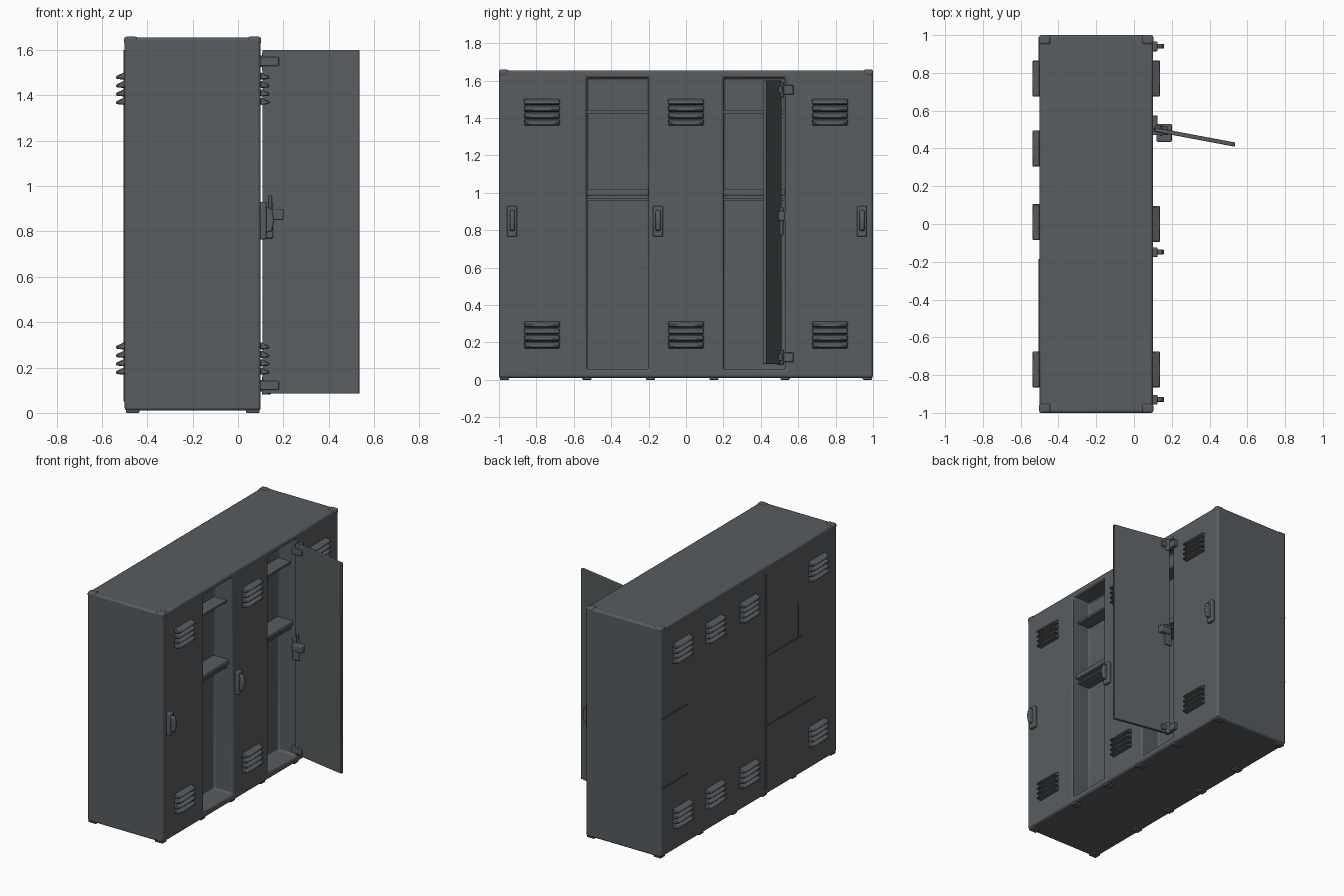
import bpy, bmesh, math
from mathutils import Matrix, Vector

if "Cube" in bpy.data.objects:
    bpy.data.objects.remove(bpy.data.objects["Cube"], do_unlink=True)

# Single painted metal colour
steel = bpy.data.materials.new("dark slate steel")
steel.use_nodes = True
COLOUR = (0.098, 0.109, 0.116, 1)
steel.diffuse_color = COLOUR
bsdf = next(n for n in steel.node_tree.nodes if n.type == "BSDF_PRINCIPLED")
bsdf.inputs["Base Color"].default_value = COLOUR
bsdf.inputs["Roughness"].default_value = 0.6

FRONT, BACK, TOP, BASE = 0.1, -0.5, 1.655, 0.01
DEPTH = 0.15
OPENINGS = [(-0.53, -0.2), (0.2, 0.53)]
OPEN_Z = (0.055, 1.615)


def finish(name, bm, bevel=0.0, segments=2):
    bmesh.ops.recalc_face_normals(bm, faces=bm.faces)
    mesh = bpy.data.meshes.new(name)
    bm.to_mesh(mesh)
    bm.free()
    mesh.materials.append(steel)
    obj = bpy.data.objects.new(name, mesh)
    bpy.context.collection.objects.link(obj)
    if bevel:
        mod = obj.modifiers.new("soft edges", "BEVEL")
        mod.width = bevel
        mod.segments = segments
        mod.limit_method = "ANGLE"
    return obj


def add_box(bm, low, high):
    low, high = Vector(low), Vector(high)
    matrix = Matrix.Translation((low + high) / 2) @ Matrix.Diagonal((*(high - low), 1))
    return bmesh.ops.create_cube(bm, size=1, matrix=matrix)["verts"]


def box(name, low, high, bevel=0.0):
    bm = bmesh.new()
    add_box(bm, low, high)
    return finish(name, bm, bevel)


def add_prism(bm, profile, y0, y1):
    # Extrude an (x, z) outline along y
    face = bm.faces.new([bm.verts.new((x, y0, z)) for x, z in profile])
    new = bmesh.ops.extrude_face_region(bm, geom=[face])["geom"]
    verts = [v for v in new if isinstance(v, bmesh.types.BMVert)]
    bmesh.ops.translate(bm, verts=verts, vec=(0, y1 - y0, 0))


# Cabinet body with two open compartments pushed into its front
bm = bmesh.new()
add_box(bm, (BACK, -1, BASE), (FRONT, 1, TOP))
cuts = [((0, y, 0), (0, 1, 0)) for pair in OPENINGS for y in pair]
cuts += [((0, 0, z), (0, 0, 1)) for z in OPEN_Z]
for point, normal in cuts:
    bmesh.ops.bisect_plane(bm, geom=bm.verts[:] + bm.edges[:] + bm.faces[:],
                           plane_co=point, plane_no=normal)
for y0, y1 in OPENINGS:
    for face in list(bm.faces):
        c = face.calc_center_median()
        if c.x > FRONT - 0.001 and y0 < c.y < y1 and OPEN_Z[0] < c.z < OPEN_Z[1]:
            new = bmesh.ops.extrude_face_region(bm, geom=[face])["geom"]
            verts = [v for v in new if isinstance(v, bmesh.types.BMVert)]
            bmesh.ops.translate(bm, verts=verts, vec=(-DEPTH, 0, 0))
            bmesh.ops.delete(bm, geom=[face], context="FACES_ONLY")
            break
body = finish("cabinet_body", bm, 0.012)

# Shelves and hat rails inside the open compartments
for i, (y0, y1) in enumerate(OPENINGS):
    inner = FRONT - DEPTH - 0.01
    box(f"shelf_{i}", (inner, y0, 0.985), (0.07, y1, 1.02), 0.006)
    box(f"shelf_rail_{i}", (inner, y0, 0.955), (0.05, y1, 0.968))
    box(f"upper_shelf_{i}", (inner, y0, 1.425), (0.05, y1, 1.44))


# Louvred vents: stacked sloping slats
def vent(name, y, z, x, side):
    bm = bmesh.new()
    for i in range(4):
        b = z - 0.072 + i * 0.037
        outline = [(0, 0), (0.04, 0.004), (0.04, 0.016), (0, 0.034)]
        add_prism(bm, [(x + side * dx, b + dz) for dx, dz in outline],
                  y - 0.095, y + 0.095)
    finish(name, bm, 0.004, 1)


for level, z in (("lower", 0.24), ("upper", 1.43)):
    for i, y in enumerate((-0.77, 0, 0.77)):
        vent(f"front_vent_{level}_{i}", y, z, FRONT - 0.002, 1)
    for i, y in enumerate((-0.77, 0.01, 0.4, 0.77)):
        vent(f"back_vent_{level}_{i}", y, z, BACK + 0.002, -1)

# Pull handles on the closed doors
for i, y in enumerate((-0.93, -0.15, 0.94)):
    bm = bmesh.new()
    add_box(bm, (FRONT - 0.005, y - 0.026, 0.765), (FRONT + 0.025, y + 0.026, 0.93))
    add_prism(bm, [(FRONT, 0.79), (0.15, 0.8), (0.16, 0.85), (0.15, 0.9), (FRONT, 0.915)],
              y - 0.012, y + 0.014)
    finish(f"pull_handle_{i}", bm, 0.007)

# Open door, swung out on its hinge side
hinge = Vector((0.11, 0.5, 0))
door = box("open_door", (0, -0.011, 0.085), (0.432, 0.011, 1.6), 0.004)
door.location = hinge
door.rotation_euler.z = math.radians(-10.6)

# Hinges: leaf on the cabinet, arm and knuckle on the door
for level, z in (("lower", 0.12), ("upper", 1.55)):
    bm = bmesh.new()
    add_box(bm, (FRONT - 0.01, 0.47, z - 0.02), (0.18, 0.515, z + 0.02))
    add_box(bm, (FRONT - 0.01, 0.5, z - 0.025), (0.125, 0.575, z + 0.025))
    bmesh.ops.create_cone(bm, cap_ends=True, segments=12, radius1=0.02, radius2=0.02,
                          depth=0.08, matrix=Matrix.Translation((0.125, 0.505, z)))
    finish(f"hinge_{level}", bm, 0.004)

# Latch on the open door
bm = bmesh.new()
add_box(bm, (0.1, 0.47, 0.77), (0.155, 0.52, 0.925))
add_box(bm, (0.12, 0.435, 0.85), (0.2, 0.53, 0.9))
add_box(bm, (0.135, 0.465, 0.9), (0.15, 0.5, 0.96))
finish("door_latch", bm, 0.006)

# Raised sheet seams on the back
seams = [(-0.195, -0.185, 0.05, 1.6), (-0.565, -0.558, 1.0, 1.25),
         (0.7, 0.99, 1.0, 1.008), (0.7, 0.99, 0.5, 0.508),
         (-0.6, -0.19, 1.0, 1.008), (-0.75, -0.19, 0.5, 0.508)]
for i, (y0, y1, z0, z1) in enumerate(seams):
    box(f"back_seam_{i}", (BACK - 0.006, y0, z0), (BACK + 0.002, y1, z1))

# Short feet and top corner caps
for i, y in enumerate((-0.97, -0.53, -0.19, 0.15, 0.53, 0.97)):
    for side, x in (("front", FRONT - 0.035), ("back", BACK + 0.035)):
        box(f"foot_{side}_{i}", (x - 0.03, y - 0.025, 0), (x + 0.03, y + 0.025, 0.02), 0.004)
for i, y in enumerate((-0.975, 0.975)):
    for side, x in (("front", FRONT - 0.028), ("back", BACK + 0.028)):
        box(f"corner_cap_{side}_{i}", (x - 0.03, y - 0.025, TOP - 0.03),
            (x + 0.03, y + 0.025, TOP + 0.004), 0.01)

# Smooth rounded edges while keeping flat panels crisp
for obj in bpy.context.scene.objects:
    obj.select_set(obj.type == "MESH")
bpy.context.view_layer.objects.active = body
bpy.ops.object.shade_smooth_by_angle(angle=math.radians(35))
